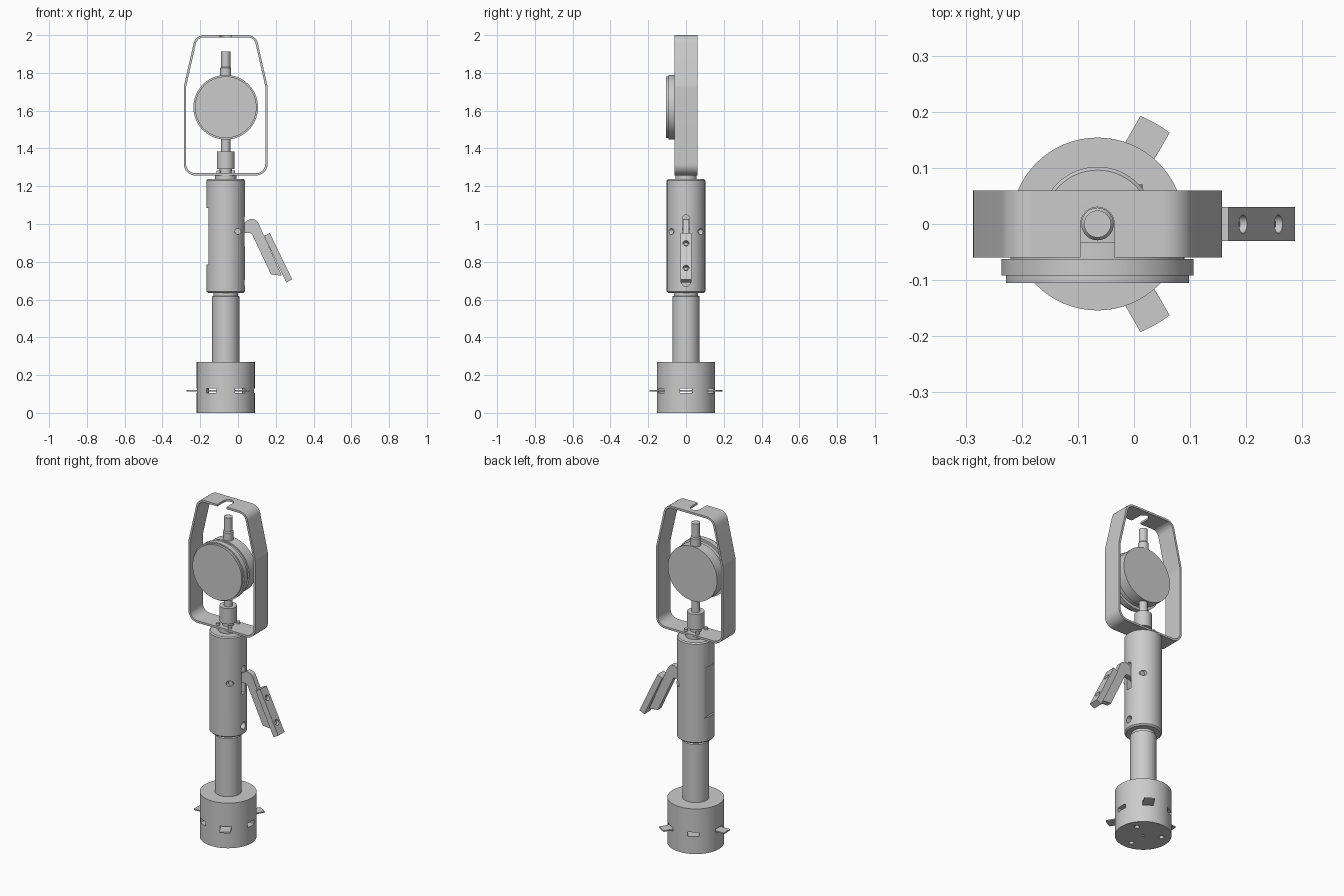
import bpy, bmesh, math
from mathutils import Vector, Matrix

if "Cube" in bpy.data.objects:
    bpy.data.objects.remove(bpy.data.objects["Cube"])

CX = -0.065  # tool axis
SEG = 64


def finish(name, bm, angle=30):
    bmesh.ops.recalc_face_normals(bm, faces=bm.faces)
    me = bpy.data.meshes.new(name)
    bm.to_mesh(me)
    bm.free()
    ob = bpy.data.objects.new(name, me)
    bpy.context.collection.objects.link(ob)
    smooth(ob, angle)
    return ob


def smooth(ob, angle=30):
    bpy.ops.object.select_all(action='DESELECT')
    ob.select_set(True)
    bpy.context.view_layer.objects.active = ob
    bpy.ops.object.shade_smooth_by_angle(angle=math.radians(angle))


def lathe(name, profile, mat=None, seg=SEG):
    """Solid of revolution about z from (radius, z) pairs, capped at both ends."""
    bm = bmesh.new()
    rings = [[bm.verts.new((r * math.cos(2 * math.pi * i / seg),
                            r * math.sin(2 * math.pi * i / seg), z))
              for i in range(seg)] for r, z in profile]
    for a, b in zip(rings, rings[1:]):
        for i in range(seg):
            j = (i + 1) % seg
            bm.faces.new((a[i], a[j], b[j], b[i]))
    bm.faces.new(rings[0][::-1])
    bm.faces.new(rings[-1])
    bm.transform(mat or Matrix.Translation((CX, 0, 0)))
    return finish(name, bm)


def cyl(name, start, axis, r, length, seg=32):
    rot = Vector(axis).to_track_quat('Z', 'Y').to_matrix().to_4x4()
    return lathe(name, [(r, 0), (r, length)], Matrix.Translation(start) @ rot, seg)


def prism(name, pts, lo, hi, plane='XZ', mat=None):
    """Extrude an outline: XZ outlines along y, XY outlines along z."""
    bm = bmesh.new()
    put = (lambda p, d: (p[0], d, p[1])) if plane == 'XZ' else (lambda p, d: (p[0], p[1], d))
    a = [bm.verts.new(put(p, lo)) for p in pts]
    b = [bm.verts.new(put(p, hi)) for p in pts]
    bm.faces.new(a)
    bm.faces.new(b[::-1])
    for i in range(len(pts)):
        j = (i + 1) % len(pts)
        bm.faces.new((a[i], a[j], b[j], b[i]))
    if mat:
        bm.transform(mat)
    return finish(name, bm)


def box(name, x0, x1, y0, y1, z0, z1, mat=None):
    return prism(name, [(x0, y0), (x1, y0), (x1, y1), (x0, y1)], z0, z1, 'XY', mat)


def apply_mods(ob):
    me = bpy.data.meshes.new_from_object(
        ob.evaluated_get(bpy.context.evaluated_depsgraph_get()))
    ob.modifiers.clear()
    ob.data = me
    smooth(ob)


def cut(ob, cutters):
    for c in cutters:
        m = ob.modifiers.new('cut', 'BOOLEAN')
        m.operation, m.solver, m.object = 'DIFFERENCE', 'EXACT', c
        bpy.context.view_layer.update()
        apply_mods(ob)
        bpy.data.objects.remove(c)


def around(deg):
    return Matrix.Translation((CX, 0, 0)) @ Matrix.Rotation(math.radians(deg), 4, 'Z')


def rounded(corners, steps=8):
    """Round each (x, z, radius) corner of a closed outline."""
    out, n = [], len(corners)
    for i, (x, z, r) in enumerate(corners):
        p = Vector((x, z))
        u = (Vector(corners[i - 1][:2]) - p).normalized()
        v = (Vector(corners[(i + 1) % n][:2]) - p).normalized()
        half = u.angle(v) / 2
        c = p + (u + v).normalized() * (r / math.sin(half))
        a = p + u * (r / math.tan(half)) - c
        b = p + v * (r / math.tan(half)) - c
        for k in range(steps + 1):
            out.append(c + (a * (1 - k / steps) + b * k / steps).normalized() * r)
    return out


# Base drum with six radial windows opening into a flat cavity
base = lathe('base_drum', [(0.154, 0), (0.154, 0.27)])
cut(base, [lathe('cavity', [(0.125, 0.104), (0.125, 0.13)])]
    + [box('window', 0.1, 0.2, -0.031, 0.031, 0.104, 0.13, around(60 * i)) for i in range(6)]
    + [cyl('bolt_hole', around(30 + 120 * i) @ Vector((0.1, 0, -0.01)), (0, 0, 1), 0.014, 0.04)
       for i in range(3)]
    + [cyl('centre_hole', (CX, 0, -0.01), (0, 0, 1), 0.006, 0.04)])

# Three thin blades sticking out of alternate windows
tip = math.asin(0.03 / 0.207)
arc = [(0.207 * math.cos(t), 0.207 * math.sin(t))
       for t in (tip * (k / 4 - 1) for k in range(9))]
for i in range(3):
    prism('blade_%d' % (i + 1), [(0.05, 0.03), (0.05, -0.03)] + arc, 0.114, 0.121, 'XY',
          around(60 + 120 * i))

# Shaft with narrower neck
lathe('shaft', [(0.072, 0.27), (0.072, 0.617), (0.064, 0.62), (0.064, 0.64)])

# Grip sleeve with side flat, lever slot, pin hole and set-screw hole
sleeve = lathe('grip_sleeve', [(0.094, 0.635), (0.102, 0.643), (0.102, 1.23), (0.096, 1.237)])
slot = [(0.018 * math.cos(math.pi * k / 12), 1.03 + 0.018 * math.sin(math.pi * k / 12))
        for k in range(13)] + [(-0.018, 0.88), (0.018, 0.88)]
# outline drawn in y/z, turned to run along x
turn = Matrix.Translation((0, 0, 0)) @ Matrix.Rotation(math.pi / 2, 4, 'Z')
cut(sleeve, [
    box('flat', -0.3, -0.155, -0.1, 0.1, 0.785, 1.085),
    prism('slot', slot, -0.1, 0.06, 'XZ', turn),
    cyl('pin_hole', (0, -0.2, 0.96), (0, 1, 0), 0.016, 0.4),
    cyl('screw_hole', (0.0, 0, 0.69), (1, 0, 0), 0.021, 0.1)])
cyl('pivot_pin', (0, -0.07, 0.96), (0, 1, 0), 0.0155, 0.14)

# Bent trigger lever with screwed-on pad
prism('lever_arm', rounded([(-0.02, 0.945, 0.01), (0.07, 0.955, 0.02), (0.175, 0.732, 0.003),
                            (0.232, 0.727, 0.003), (0.1, 1.022, 0.035), (0.065, 1.028, 0.03),
                            (0.015, 0.995, 0.01), (-0.02, 0.98, 0.005)], 5), -0.016, 0.016)
pad = prism('lever_pad', [(0.137, 0.937), (0.168, 0.952), (0.287, 0.707), (0.256, 0.69)],
            -0.03, 0.03)
along = Vector((0.119, 0, -0.245)).normalized()
out = Vector((-along.z, 0, along.x))
if out.x < 0:
    out = -out
spots = [Vector((0.168, 0, 0.952)) + along * d for d in (0.06, 0.205)]
cut(pad, [cyl('pad_hole', p - out * 0.022, out, 0.016, 0.05) for p in spots])
for i, p in enumerate(spots):
    cyl('pad_screw_%d' % (i + 1), p - out * 0.03, out, 0.009, 0.02, 16)

# Flange joining sleeve and guard frame, with small screws
lathe('flange', [(0.056, 1.23), (0.056, 1.258)])
for i in range(4):
    cyl('flange_screw_%d' % (i + 1), around(45 + 90 * i) @ Vector((0.055, 0, 1.26)),
        (0, 0, 1), 0.011, 0.022, 20)

# Guard frame: rounded strip loop with an open notch at the top
W, T = 0.2215, 0.16
loop = rounded([(-W, 1.257, 0.06), (W, 1.257, 0.06), (W, 1.73, 0.08),
                (T, 2, 0.055), (-T, 2, 0.055), (-W, 1.73, 0.08)])
bm = bmesh.new()
front = [bm.verts.new((CX + p.x, -0.06, p.y)) for p in loop]
back = [bm.verts.new((CX + p.x, 0.06, p.y)) for p in loop]
for i in range(len(loop)):
    j = (i + 1) % len(loop)
    bm.faces.new((front[i], front[j], back[j], back[i]))
bmesh.ops.recalc_face_normals(bm, faces=bm.faces)
bm.faces.ensure_lookup_table()
low = min(bm.faces, key=lambda f: f.calc_center_median().z)
if low.normal.z > 0:
    bmesh.ops.reverse_faces(bm, faces=bm.faces)
me = bpy.data.meshes.new('guard_frame')
bm.to_mesh(me)
bm.free()
frame = bpy.data.objects.new('guard_frame', me)
bpy.context.collection.objects.link(frame)
sol = frame.modifiers.new('thickness', 'SOLIDIFY')
sol.thickness, sol.offset, sol.use_even_offset = 0.012, -1, True
bpy.context.view_layer.update()
apply_mods(frame)
notch = [(0.03 * math.cos(math.pi * k / 16), 0.03 * math.sin(math.pi * k / 16))
         for k in range(17)] + [(-0.03, -0.1), (0.03, -0.1)]
cut(frame, [prism('notch', notch, 1.9, 2.1, 'XY', around(0))])

# Dial gauge: body, groove, bezel and glass, turned about y
dial = Matrix.Translation((CX, 0, 1.618)) @ Matrix.Rotation(math.pi / 2, 4, 'X')
lathe('dial_gauge', [(0.163, -0.032), (0.163, 0.033), (0.155, 0.033), (0.155, 0.062),
                     (0.171, 0.062), (0.171, 0.092), (0.163, 0.092), (0.163, 0.105)], dial, 96)

# Gauge stems above and below, with clamp collar
lathe('upper_stem', [(0.029, 1.76), (0.029, 1.825), (0.024, 1.832), (0.024, 1.913)], seg=40)
lathe('lower_stem', [(0.032, 1.25), (0.032, 1.29), (0.047, 1.29), (0.047, 1.383),
                     (0.024, 1.383), (0.024, 1.48)], seg=40)
